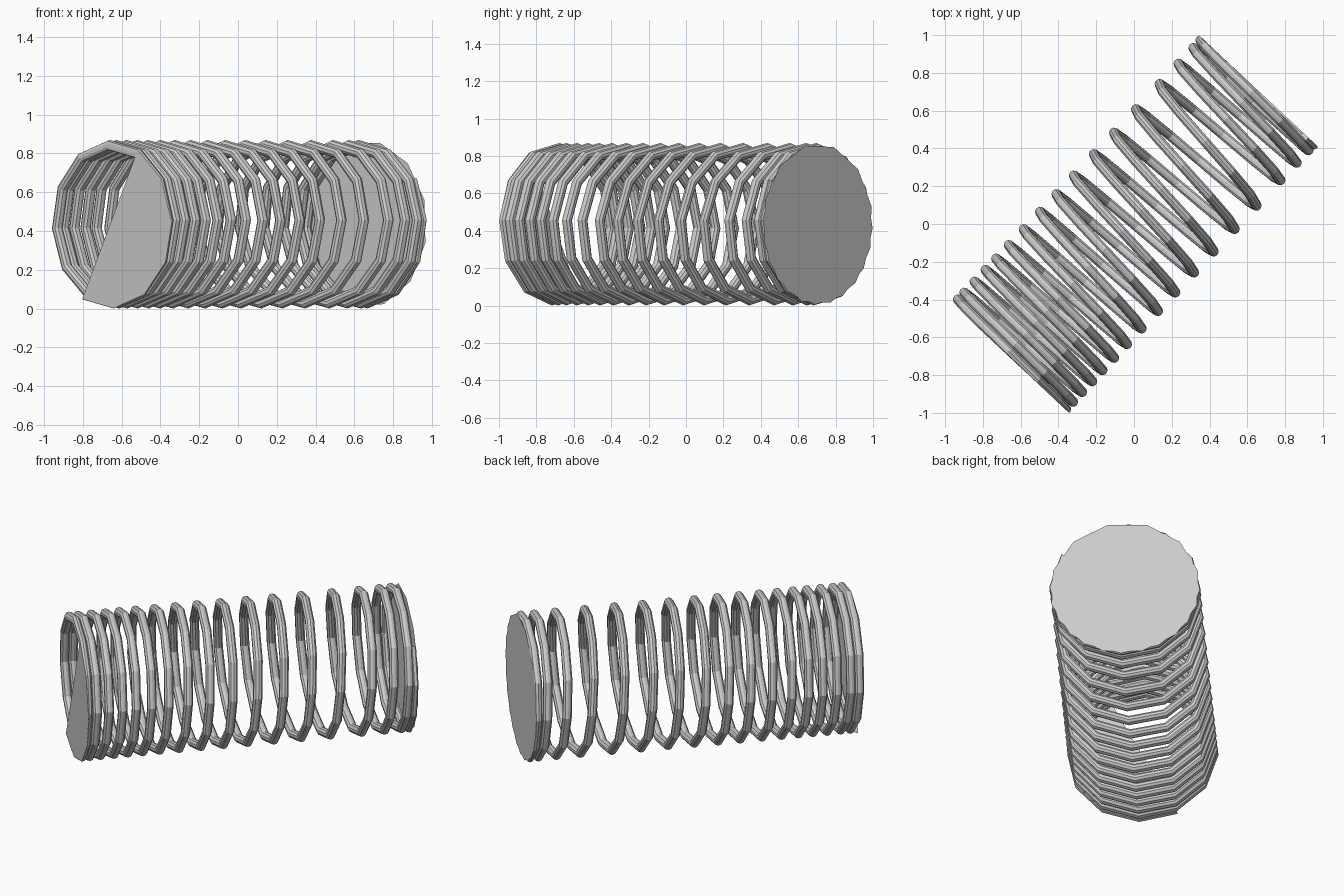
import bpy, bmesh, math
from mathutils import Vector

if "Cube" in bpy.data.objects:
    bpy.data.objects.remove(bpy.data.objects["Cube"])

# Spring axis lies flat on the diagonal; side points to the right of the axis
A = math.radians(46.9)
AXIS = Vector((math.cos(A), math.sin(A), 0))
SIDE = Vector((math.sin(A), -math.cos(A), 0))
UP = Vector((0, 0, 1))
MID_Z, COIL_R, WIRE_R = 0.435, 0.408, 0.027
END = 0.965          # ground end planes at +-END along the axis
STEP = 30            # degrees per straight wire segment
WIRE_SIDES = 10

# Position along the axis after every half turn (pitch widens, then closes)
HALF = [-.962, -.929, -.908, -.88, -.838, -.80, -.76, -.715, -.68, -.633,
        -.59, -.535, -.491, -.42, -.378, -.293, -.251, -.166, -.117, -.031,
        .028, .124, .18, .28, .343, .45, .512, .633, .697, .78, .824, .895,
        .915, .95, .958]


def along(deg):
    h = max(0.0, min(deg / 180, len(HALF) - 1.001))
    i = int(h)
    return HALF[i] + (HALF[i + 1] - HALF[i]) * (h - i)


def place(deg, radius, s):
    a = math.radians(deg)
    s = max(-END, min(END, s))
    return (AXIS * s + SIDE * (radius * math.cos(a))
            + UP * (MID_Z + radius * math.sin(a)))


def finish(name, bm):
    me = bpy.data.meshes.new(name)
    bmesh.ops.recalc_face_normals(bm, faces=bm.faces[:])
    bm.to_mesh(me)
    bm.free()
    ob = bpy.data.objects.new(name, me)
    bpy.context.collection.objects.link(ob)


# Coiled wire, flattened where it meets the end planes
bm = bmesh.new()
rings = []
deg = -117
while deg <= 34 * 180 + 35:
    ring = []
    for k in range(WIRE_SIDES):
        w = 2 * math.pi * k / WIRE_SIDES
        ring.append(bm.verts.new(place(deg, COIL_R + WIRE_R * math.cos(w),
                                       along(deg) + WIRE_R * math.sin(w))))
    rings.append(ring)
    deg += STEP
for a, b in zip(rings, rings[1:]):
    for k in range(WIRE_SIDES):
        n = (k + 1) % WIRE_SIDES
        bm.faces.new((a[k], a[n], b[n], b[k]))
bm.faces.new(rings[0])
bm.faces.new(rings[-1])
finish("coil_wire", bm)


# Thin flat faces filling the ground ends
def end_cap(name, start, count, s):
    bm = bmesh.new()
    vs = [bm.verts.new(place(start + STEP * i, COIL_R + WIRE_R * 0.85, s))
          for i in range(count)]
    for i in range(1, count - 1):
        bm.faces.new((vs[0], vs[i], vs[i + 1]))
    finish(name, bm)


end_cap("front_end_cap", -117, 7, -END)
end_cap("back_end_cap", 167, 12, END)
